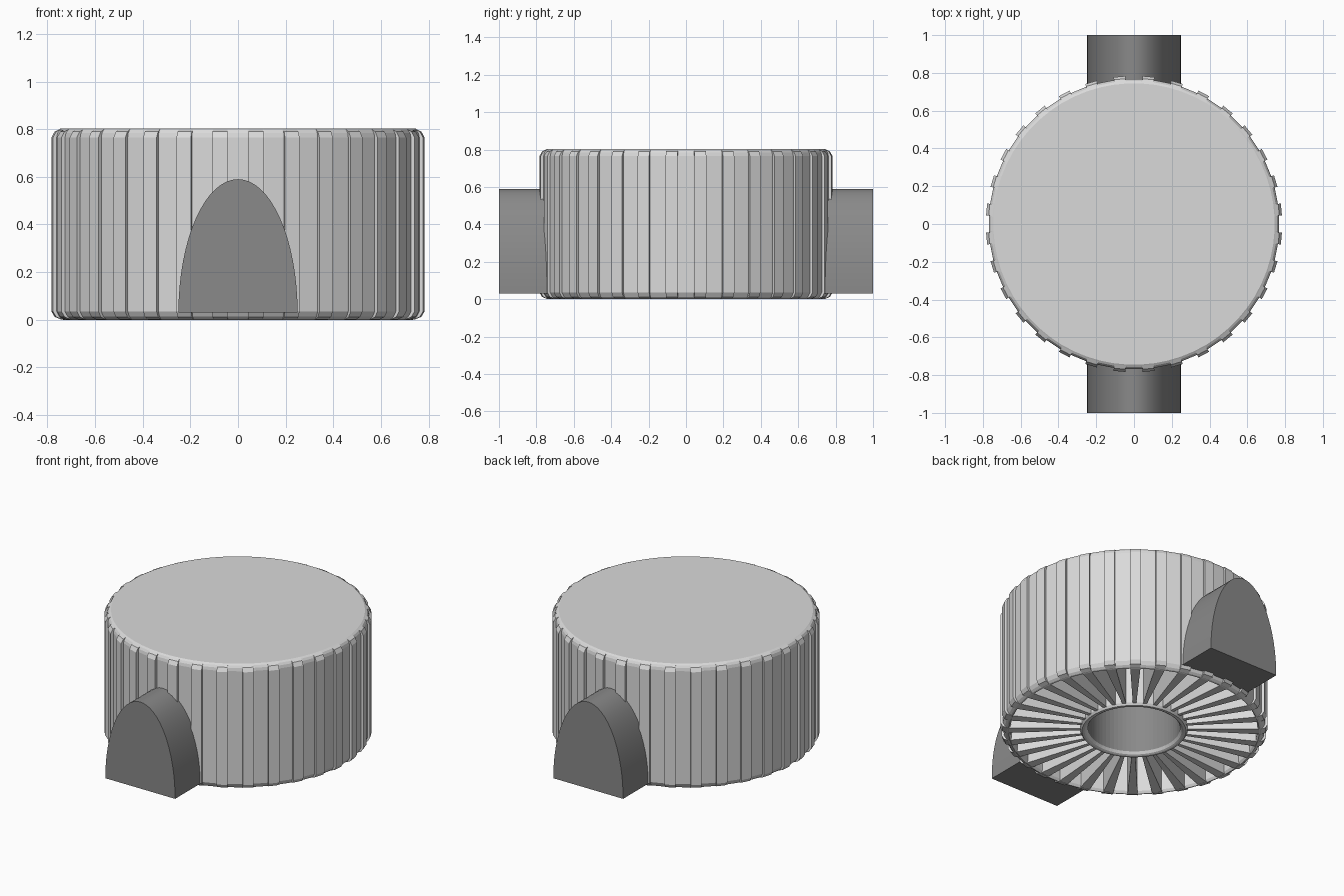
import bpy, bmesh, math

if "Cube" in bpy.data.objects:
    bpy.data.objects.remove(bpy.data.objects["Cube"])

def material(name, v):
    m = bpy.data.materials.new(name)
    m.diffuse_color = (v, v, v, 1)
    m.use_nodes = True
    m.node_tree.nodes["Principled BSDF"].inputs["Base Color"].default_value = m.diffuse_color
    return m

LIGHT = material("light_grey", 0.70)
DARK = material("dark_grey", 0.252)

def make_object(name, bm, mats):
    bmesh.ops.remove_doubles(bm, verts=bm.verts, dist=1e-5)
    bmesh.ops.recalc_face_normals(bm, faces=bm.faces)
    me = bpy.data.meshes.new(name)
    bm.to_mesh(me)
    bm.free()
    for m in mats:
        me.materials.append(m)
    ob = bpy.data.objects.new(name, me)
    bpy.context.collection.objects.link(ob)
    return ob

def lathe(name, profile, sides, mats):
    bm = bmesh.new()
    rings = []
    for i in range(sides):
        a = 2 * math.pi * (i + 0.5) / sides
        rings.append([bm.verts.new((r * math.cos(a), r * math.sin(a), z)) for r, z in profile])
    for i in range(sides):
        p, q = rings[i], rings[(i + 1) % sides]
        for j in range(len(profile) - 1):
            quad = [p[j], q[j], q[j + 1], p[j + 1]]
            if profile[j][0] == 0:
                quad = [p[j], q[j + 1], p[j + 1]]
            elif profile[j + 1][0] == 0:
                quad = [p[j], q[j], p[j + 1]]
            bm.faces.new(quad)
    return make_object(name, bm, mats)

# Drum: faceted outer wall, closed top, open channel below, blind central bore
drum = lathe("drum", [(0, 0.75), (0.27, 0.75), (0.27, 0.02), (0.28, 0.005), (0.29, 0),
                      (0.305, 0), (0.315, 0.015), (0.315, 0.75), (0.725, 0.75),
                      (0.725, 0.015), (0.735, 0), (0.745, 0.003), (0.757, 0.013), (0.769, 0.035),
                      (0.769, 0.765), (0.765, 0.783), (0.757, 0.796), (0.745, 0.803), (0, 0.803)],
             64, [LIGHT, DARK])

# The inside of the bore is dark
for f in drum.data.polygons:
    c = f.center
    if math.hypot(c.x, c.y) < 0.2715 and 0.02 < c.z < 0.76:
        f.material_index = 1

# Radial fins: slim at the bore, wider where they stand proud of the outer wall
bm = bmesh.new()
COUNT = 32
outline = [(0.30, 0.76), (0.30, 0.012), (0.745, 0.002), (0.770, 0.012), (0.784, 0.035),
           (0.784, 0.765), (0.770, 0.790), (0.745, 0.802), (0.73, 0.802), (0.73, 0.76)]
for i in range(COUNT):
    a = 2 * math.pi * (i + 0.5) / COUNT
    c, s = math.cos(a), math.sin(a)
    sides = []
    for sign in (-1, 1):
        side = []
        for r, z in outline:
            t = sign * (0.010 + 0.022 * (r - 0.30) / 0.484)
            side.append(bm.verts.new((r * c - t * s, r * s + t * c, z)))
        sides.append(side)
    bm.faces.new(sides[0])
    bm.faces.new(sides[1][::-1])
    n = len(outline)
    for j in range(n):
        k = (j + 1) % n
        bm.faces.new([sides[0][j], sides[0][k], sides[1][k], sides[1][j]])
make_object("radial_fins", bm, [LIGHT])

# Arched lugs at front and back
def lug(name, side):
    bm = bmesh.new()
    n = 32
    prof = [(0.25 * math.cos(math.pi * i / n), 0.03 + 0.56 * math.sin(math.pi * i / n))
            for i in range(n + 1)]
    ends = [[bm.verts.new((x, side * y, z)) for x, z in prof] for y in (0.735, 1.0)]
    bm.faces.new(ends[0])
    bm.faces.new(ends[1][::-1])
    for j in range(n + 1):
        k = (j + 1) % (n + 1)
        bm.faces.new([ends[0][j], ends[0][k], ends[1][k], ends[1][j]])
    ob = make_object(name, bm, [DARK])
    bpy.ops.object.select_all(action='DESELECT')
    ob.select_set(True)
    bpy.context.view_layer.objects.active = ob
    bpy.ops.object.shade_smooth_by_angle(angle=math.radians(35))

lug("front_lug", -1)
lug("back_lug", 1)
